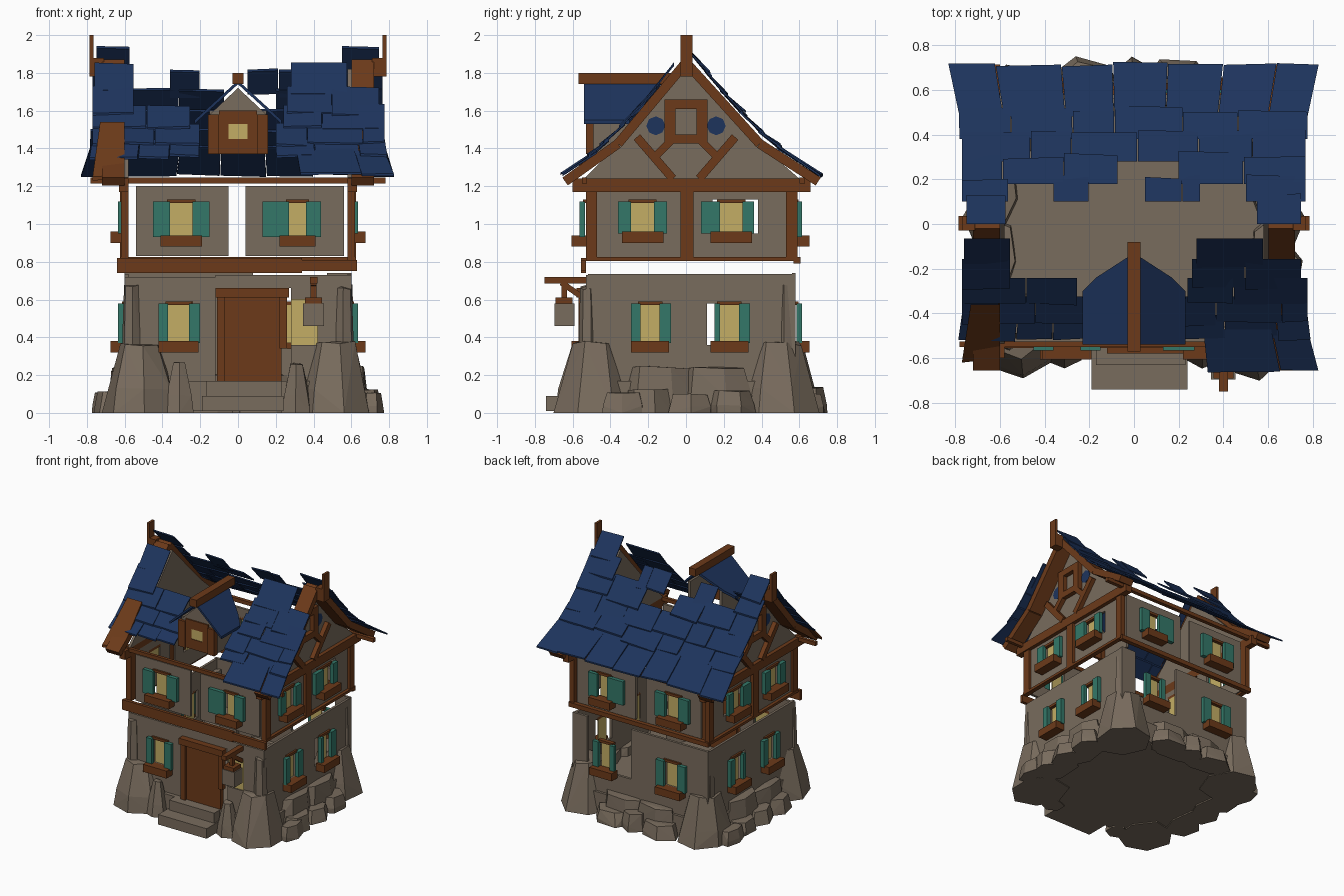
import bpy, bmesh, math, random
from mathutils import Vector

if "Cube" in bpy.data.objects:
    bpy.data.objects.remove(bpy.data.objects["Cube"])
random.seed(7)
R = random.uniform

def material(name, rgb):
    m = bpy.data.materials.new(name)
    m.diffuse_color = (*rgb, 1)
    m.use_nodes = True
    m.node_tree.nodes["Principled BSDF"].inputs["Base Color"].default_value = m.diffuse_color
    return m

STONE = material("stone grey", (.19, .149, .11))
WOOD = material("timber brown", (.15, .042, .01))
BLUE = material("roof blue", (.0125, .034, .108))
TEAL = material("shutter teal", (.033, .187, .14))
GLASS = material("window yellow", (.55, .42, .13))
parts = {}

def part(name, mat):
    return parts.setdefault(name, (bmesh.new(), mat))[0]

# solid lofted between two matching rings of points
def loft(name, mat, a, b):
    bm = part(name, mat)
    va, vb = [bm.verts.new(p) for p in a], [bm.verts.new(p) for p in b]
    n = len(a)
    bm.faces.new(va)
    bm.faces.new(vb[::-1])
    for i in range(n):
        bm.faces.new((va[i], vb[i], vb[(i + 1) % n], va[(i + 1) % n]))

def box(name, mat, x0, x1, y0, y1, z0, z1):
    ring = lambda z: [(x0, y0, z), (x1, y0, z), (x1, y1, z), (x0, y1, z)]
    loft(name, mat, ring(z0), ring(z1))

# timber between two points of a side plane, u across and z up
def beam(name, mat, x0, x1, p, q, w):
    p, q = Vector(p), Vector(q)
    n = Vector((p.y - q.y, q.x - p.x)).normalized() * w / 2
    ring = lambda x: [(x, *v) for v in (p - n, p + n, q + n, q - n)]
    loft(name, mat, ring(x0), ring(x1))

# faceted boulder: hull of jittered shrinking rings
def rock(name, x, y, rx, ry, z0, h, top=.55, n=6):
    bm, turn = bmesh.new(), R(0, 1)
    for k, s in ((0, 1), (.35, 1 - (1 - top) * .3), (1, top)):
        for i in range(n):
            a = turn + math.tau * i / n
            j = R(.93, 1.08) * s
            bm.verts.new((x + rx * j * math.cos(a), y + ry * j * math.sin(a),
                          z0 + h * k * (R(.93, 1) if k else 1)))
    bmesh.ops.convex_hull(bm, input=bm.verts[:])
    bmesh.ops.delete(bm, geom=[v for v in bm.verts if not v.link_faces], context='VERTS')
    tmp = bpy.data.meshes.new("tmp")
    bm.to_mesh(tmp)
    bm.free()
    part(name, STONE).from_mesh(tmp)
    bpy.data.meshes.remove(tmp)

# box on a wall: u along it, d outward from it
def sbox(side, name, mat, u0, u1, z0, z1, d0, d1):
    if side == "front": box(name, mat, u0, u1, -.53 - d1, -.53 - d0, z0, z1)
    if side == "back": box(name, mat, u0, u1, .58 + d0, .58 + d1, z0, z1)
    if side == "right": box(name, mat, .6 + d0, .6 + d1, u0, u1, z0, z1)
    if side == "left": box(name, mat, -.6 - d1, -.6 - d0, u0, u1, z0, z1)

# wall panel around one opening
def panel(side, u0, u1, z0, z1, o0, o1, oz0, oz1):
    for a, b, c, d in ((u0, o0, z0, z1), (o1, u1, z0, z1), (o0, o1, z0, oz0), (o0, o1, oz1, z1)):
        sbox(side, "wall_" + side, STONE, a, b, c, d, -.02, 0)

def window(side, u0, u1, z0, z1, ls=.07, rs=.07):
    sbox(side, "window_panes", GLASS, u0, u1, z0 - .02, z1, -.02, -.01)
    if ls: sbox(side, "shutters", TEAL, u0 - ls, u0, z0 - .02, z1 + .01, .005, .035)
    if rs: sbox(side, "shutters", TEAL, u1, u1 + rs, z0 - .02, z1 + .01, .005, .035)
    sbox(side, "window_sills", WOOD, u0 - .05, u1 + .05, z0 - .07, z0 - .01, 0, .075)
    sbox(side, "window_frames", WOOD, u0 - .015, u1 + .015, z1, z1 + .02, -.02, .015)

# foundation slab, steps and boulders
box("floor_base", STONE, -.62, .62, -.56, .6, 0.01, .17)
box("steps", STONE, -.19, .24, -.74, -.53, .01, .09)
box("steps", STONE, -.17, .23, -.63, -.53, .09, .17)
for sx in (-1, 1):
    for y in (-.48, .49):
        rock("corner_boulders", sx * .515, y, .205, .225, 0, .38, .55, 7)
        rock("corner_stones", sx * .565, y * 1.08, .05, .05, .3, .38, .8)
    for y in (-.14, .16):
        rock("side_stones", sx * .6, y, .09, .2, 0, R(.22, .28), .8)
    for y in (-.2, .02, .24):
        rock("side_stones", sx * .66, y, .1, .13, 0, R(.09, .13), .8)
    rock("side_stones", sx * .71, sx * -.38 + .05, .06, .12, 0, .11, .85)
    rock("front_stones", sx * .31, -.57, .09, .08, 0, .27, .4)
for x, r in ((-.22, .16), (.2, .16), (0, .1)):
    rock("back_stones", x, .63, r, .115, 0, R(.1, .14), .8)
for x in (-.15, .14):
    rock("back_stones", x, .59, .19, .08, 0, R(.2, .26), .8)

# ground floor walls and windows
panel("front", -.6, -.12, .17, .72, -.38, -.24, .38, .59)
window("front", -.37, -.26, .39, .57, .05, .06)
panel("front", .28, .6, .17, .73, .28, .42, .36, .6)
sbox("front", "window_panes", GLASS, .28, .42, .36, .61, -.02, -.01)
sbox("front", "wall_front", STONE, -.12, .28, .66, .73, -.02, 0)
panel("back", -.6, .08, .17, .74, -.36, -.22, .38, .59)
window("back", -.35, -.23, .39, .57)
sbox("back", "wall_back", STONE, .08, .5, .17, .34, -.02, 0)
sbox("back", "wall_back", STONE, .47, .6, .34, .74, -.02, 0)
window("back", .25, .35, .39, .57, .04, .05)
for s in ("left", "right"):
    panel(s, -.52, .02, .17, .735, -.25, -.13, .38, .58)
    window(s, -.24, -.14, .39, .57, .05, .06)
    panel(s, .02, .58, .17, .735, .11, .32, .36, .58)
    window(s, .18, .28, .39, .57, .03, .06)

# door with frame
sbox("front", "door", WOOD, -.09, .23, .17, .61, -.02, .02)
sbox("front", "door_frame", WOOD, -.11, -.07, .17, .61, 0, .04)
sbox("front", "door_frame", WOOD, .22, .26, .34, .61, 0, .04)
sbox("front", "door_frame", WOOD, -.12, .27, .61, .66, 0, .05)

# upper floor walls and windows
for s in ("front", "back"):
    panel(s, -.54, -.05, .83, 1.2, -.38, -.22, .93, 1.12)
    window(s, -.36, -.24, .95, 1.11, .09, .09)
    panel(s, .04, .56, .83, 1.2, .24, .43, .93, 1.12)
    window(s, .27, .36, .95, 1.11, .14, .08)
for s in ("left", "right"):
    panel(s, -.47, -.03, .82, 1.19, -.3, -.16, .95, 1.13)
    window(s, -.29, -.17, .97, 1.11)
    panel(s, .03, .54, .82, 1.19, .14, .38, .95, 1.13)
    window(s, .18, .3, .97, 1.11, .1, .06)
    # side timbers
    sbox(s, "side_posts", WOOD, -.03, .04, .81, 1.19, -.01, .025)
    sbox(s, "side_posts", WOOD, -.53, -.47, .81, 1.2, -.02, .02)
    sbox(s, "side_posts", WOOD, .53, .59, .81, 1.2, -.02, .02)
    sbox(s, "side_beams", WOOD, -.53, .59, .805, .825, -.01, .025)
    sbox(s, "side_beams", WOOD, -.6, .66, 1.17, 1.24, -.02, .03)
sbox("front", "front_beam", WOOD, -.64, .34, .74, .82, 0, .025)
sbox("front", "front_beam", WOOD, .34, .63, .75, .81, 0, .025)
sbox("back", "back_beam", WOOD, -.62, .62, .79, .825, -.01, .025)
box("eave_beams", WOOD, -.78, .78, -.55, -.525, 1.215, 1.245)
box("eave_beams", WOOD, -.78, .78, .6, .63, 1.215, 1.245)

# gable ends: wall, rake boards, braces, little window frame, finial
for sx in (-1, 1):
    X = lambda a: sx * a
    tri = [(-.54, 1.24), (.6, 1.24), (.36, 1.45), (0, 1.82), (-.33, 1.45)]
    loft("gable_walls", STONE, [(X(.58), *p) for p in tri], [(X(.6), *p) for p in tri])
    for a, b in (((-.64, 1.225), (-.36, 1.425)), ((-.36, 1.425), (.0, 1.855)),
                 ((.0, 1.855), (.39, 1.425)), ((.39, 1.425), (.7, 1.225))):
        beam("rake_boards", WOOD, X(.6), X(.72), a, b, .05)
    for s in (-1, 1):
        beam("gable_braces", WOOD, X(.6), X(.635), (s * .26, 1.46), (s * .07, 1.24), .045)
        beam("gable_braces", WOOD, X(.6), X(.635), (s * .08, 1.44), (s * .17, 1.35), .04)
        beam("gable_braces", WOOD, X(.6), X(.635), (s * .085, 1.43), (s * .085, 1.66), .06)
        # dark blue round openings
        disc = [(s * .16 + .05 * math.cos(i * math.tau / 8), 1.52 + .05 * math.sin(i * math.tau / 8)) for i in range(8)]
        loft("gable_openings", BLUE, [(X(.599), *p) for p in disc], [(X(.604), *p) for p in disc])
    for z in (1.45, 1.635):
        beam("gable_braces", WOOD, X(.6), X(.635), (-.1, z), (.1, z), .05)
    box("finials", WOOD, X(.765), X(.785), -.03, .035, 1.84, 2.0)
    box("finials", WOOD, X(.71), X(.785), -.03, .035, 1.78, 1.88)

# roof height from distance to the ridge
def roof_z(d):
    pts = [(0, 1.94), (.2, 1.69), (.4, 1.48), (.55, 1.355), (.73, 1.245)]
    for (a, za), (b, zb) in zip(pts, pts[1:]):
        if d <= b:
            break
    return za + (zb - za) * (d - a) / (b - a)

# one run of loose tiles in a roof row
def tile_run(name, sy, d0, d1, x0, x1):
    x = x0
    while x < x1 - .01:
        w = R(.16, .34)
        e = x1 if x + w > x1 - .08 else x + w
        k = 1 if sy > 0 else .925
        da, db = d0 - .02, d1 + R(-.012, .012)
        t, lift = .012, R(.006, .024)
        za, zb = roof_z(max(da, 0)) + .002, roof_z(db) + lift
        flare = 1 + .06 * max(0, db - .5) / .2
        za2, zb2 = za + R(-.008, .008), zb + R(-.01, .01)
        top = [(x, sy * da * k, za), (e - .004, sy * da * k, za2),
               (e * flare - .004, sy * db * k, zb2), (x * flare, sy * (db + R(-.01, .01)) * k, zb)]
        loft(name, BLUE, top, [(p[0], p[1], p[2] - t) for p in top])
        x = e

back = [(.5, .72, [(-.78, .78)]), (.4, .51, [(-.78, .78)]), (.3, .42, [(-.77, .77)]),
        (.2, .31, [(-.77, -.07), (.2, .77)]),
        (.12, .21, [(-.77, -.56), (-.36, -.2), (.05, .3), (.5, .77)]),
        (.02, .13, [(-.75, -.57), (.55, .75)])]
front = [(.53, .72, [(.31, .78)]), (.46, .56, [(-.77, -.2), (.2, .78)]),
         (.37, .48, [(-.77, -.2), (.2, .78)]), (.28, .39, [(-.77, -.25), (.24, .78)]),
         (.19, .3, [(-.77, -.55), (.26, .75)]), (.09, .2, [(-.76, -.55), (.28, .58)])]
for sy, name, rows in ((1, "back_roof_tiles", back), (-1, "front_roof_tiles", front)):
    for d0, d1, runs in rows:
        for a, b in runs:
            tile_run(name, sy, d0, d1, a, b)
# bare board where the front eave tiles are gone
brd = [(-.77, -.62, 1.25), (-.6, -.6, 1.26), (-.6, -.36, 1.54), (-.73, -.36, 1.54)]
loft("bare_roof_board", WOOD, brd, [(x, y, z - .02) for x, y, z in brd])

# dormer: walls, front frame, window, roof and ridge beam
for sx in (-1, 1):
    box("dormer_walls", STONE, sx * .13, sx * .15, -.5, -.24, 1.37, 1.6)
    box("dormer_frame", WOOD, sx * .1, sx * .16, -.53, -.49, 1.37, 1.58)
    box("dormer_frame", WOOD, sx * .05, sx * .1, -.52, -.5, 1.37, 1.6)
    slope = [(0, -.54, 1.76), (sx * .23, -.54, 1.55), (sx * .23, -.3, 1.55), (sx * .17, -.24, 1.605), (0, -.13, 1.76)]
    loft("dormer_roof", BLUE, slope, [(x, y, z - .02) for x, y, z in slope])
tri = [(-.15, 1.58), (.15, 1.58), (0, 1.72)]
loft("dormer_gable", STONE, [(x, -.51, z) for x, z in tri], [(x, -.49, z) for x, z in tri])
box("dormer_frame", WOOD, -.05, .05, -.52, -.5, 1.37, 1.45)
box("dormer_frame", WOOD, -.05, .05, -.52, -.5, 1.53, 1.6)
box("dormer_window", GLASS, -.05, .05, -.515, -.508, 1.45, 1.53)
box("dormer_ridge", WOOD, -.03, .03, -.57, -.08, 1.74, 1.8)

# lantern on its bracket
box("lantern_bracket", WOOD, .38, .42, -.75, -.53, .685, .72)
beam("lantern_bracket", WOOD, .385, .415, (-.66, .69), (-.53, .6), .03)
box("lantern_cap", WOOD, .355, .445, -.69, -.6, .58, .61)
box("lantern_cap", WOOD, .385, .415, -.66, -.63, .61, .69)
box("lantern", STONE, .345, .455, -.695, -.59, .46, .58)

# turn each part into an object
for name, (bm, mat) in parts.items():
    bmesh.ops.recalc_face_normals(bm, faces=bm.faces[:])
    me = bpy.data.meshes.new(name)
    bm.to_mesh(me)
    bm.free()
    me.materials.append(mat)
    bpy.context.collection.objects.link(bpy.data.objects.new(name, me))
